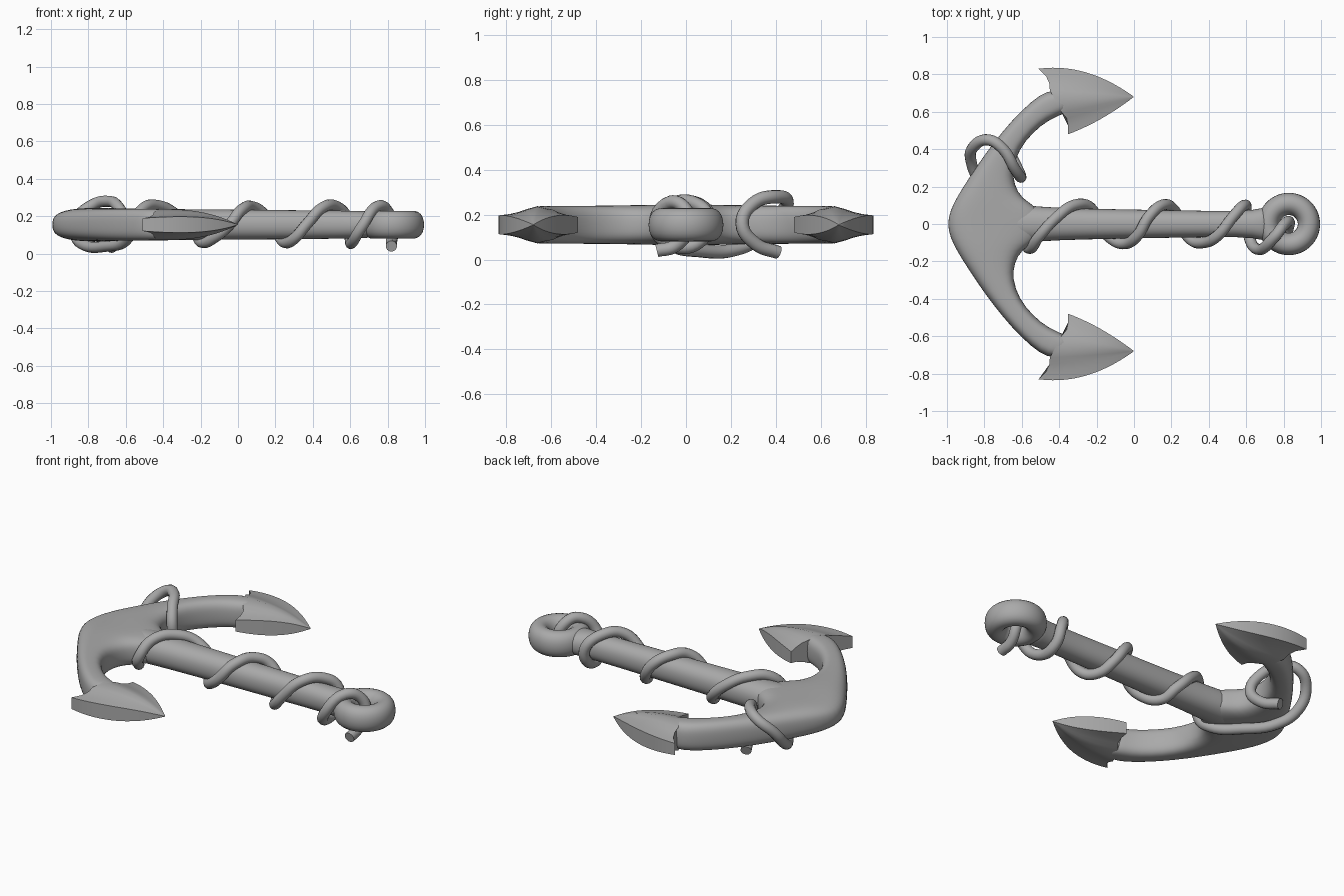
import bpy, bmesh, math
from mathutils import Vector

default_cube = bpy.data.objects.get("Cube")
if default_cube:
    bpy.data.objects.remove(default_cube, do_unlink=True)

MID = 0.155  # height of the anchor's middle plane

grey = bpy.data.materials.new("plain grey")
grey.use_nodes = True
GREY = (0.4, 0.4, 0.4, 1)
grey.diffuse_color = GREY
grey.node_tree.nodes["Principled BSDF"].inputs["Base Color"].default_value = GREY


def finish(obj, levels=1, angle=50):
    obj.data.materials.clear()
    obj.data.materials.append(grey)
    bpy.ops.object.select_all(action='DESELECT')
    obj.select_set(True)
    bpy.context.view_layer.objects.active = obj
    bpy.ops.object.shade_smooth_by_angle(angle=math.radians(angle))
    if levels:
        sub = obj.modifiers.new("smooth", 'SUBSURF')
        sub.levels = sub.render_levels = levels


def loft(name, rings, closed=False, levels=1, angle=50):
    """Skin a row of equal-sized point loops; cap both ends unless closed."""
    bm = bmesh.new()
    loops = [[bm.verts.new(p) for p in ring] for ring in rings]
    pairs = list(zip(loops, loops[1:]))
    if closed:
        pairs.append((loops[-1], loops[0]))
    else:
        bm.faces.new(loops[0])
        bm.faces.new(loops[-1])
    for a, b in pairs:
        for i in range(len(a)):
            j = (i + 1) % len(a)
            bm.faces.new((a[i], a[j], b[j], b[i]))
    bmesh.ops.remove_doubles(bm, verts=bm.verts, dist=0.0005)
    bmesh.ops.recalc_face_normals(bm, faces=bm.faces)
    mesh = bpy.data.meshes.new(name)
    bm.to_mesh(mesh)
    bm.free()
    obj = bpy.data.objects.new(name, mesh)
    bpy.context.collection.objects.link(obj)
    finish(obj, levels, angle)
    return obj


def soft(v, power):
    return math.copysign(abs(v) ** power, v)


def section(outer, inner, half, power=0.7, count=24):
    """Rounded upright section spanning two plan points."""
    o, i = Vector(outer), Vector(inner)
    ring = []
    for k in range(count):
        a = math.tau * k / count
        p = (o + i) / 2 + (o - i) / 2 * soft(math.cos(a), power)
        ring.append((p.x, p.y, MID + half * soft(math.sin(a), power)))
    return ring


# Crown and both arms: outer and inner plan points with half height
half_arm = [
    ((-1.0, 0), (-.45, 0), .09),
    ((-.985, .07), (-.52, .095), .09),
    ((-.945, .15), (-.6, .135), .09),
    ((-.88, .25), (-.64, .21), .088),
    ((-.8, .37), (-.65, .29), .086),
    ((-.7, .5), (-.615, .4), .085),
    ((-.6, .61), (-.54, .49), .085),
    ((-.5, .695), (-.46, .555), .085),
    ((-.43, .72), (-.38, .585), .083),
    ((-.34, .70), (-.32, .63), .075),
]
flip = lambda p: (p[0], -p[1])
whole = [(flip(o), flip(i), h) for o, i, h in reversed(half_arm[1:])] + half_arm
loft("crown_and_arms", [section(*s) for s in whole])

# Shank, narrowing towards the eye
shank = [(-.8, .09, .085), (-.6, .105, .088), (-.5, .092, .086), (-.3, .083, .083),
         (.2, .074, .079), (.6, .067, .075), (.68, .085, .074), (.74, .1, .065)]
loft("shank", [section((x, w), (x, -w), h, 0.9) for x, w, h in shank])

# Eye: a lathed thick ring
eye_profile = [(.046, 0), (.052, .035), (.075, .066), (.105, .077), (.14, .07), (.163, .042), (.17, 0)]
eye_loop = eye_profile + [(r, -z) for r, z in reversed(eye_profile[1:-1])]
STEPS = 32
loft("eye", [[(.828 + r * math.cos(math.tau * k / STEPS), r * math.sin(math.tau * k / STEPS), MID + z)
              for r, z in eye_loop] for k in range(STEPS)], closed=True)

# Flukes: a barbed back edge drawn in to the tip, with a ridge along the middle
back_edge = [(-.51, .83), (-.47, .79), (-.452, .75), (-.45, .715), (-.42, .66),
             (-.385, .595), (-.36, .565), (-.352, .525), (-.352, .48)]
TIP = Vector((0, .68))


def fluke_ring(s, side):
    top, bottom = [], []
    edge = .034 * (1 - s ** 4) + .04 * s * (1 - s)
    ridge = .083 * (1 - s ** 2.6)
    last = len(back_edge) - 1
    for k, point in enumerate(back_edge):
        t = 2 * k / last - 1
        p = Vector(point).lerp(TIP, s)
        bulge = .22 if t < 0 else .07
        p.y -= t * abs(t) * bulge * s * (1 - s)
        h = max(edge + (ridge - edge) * (1 - abs(t)) ** 1.3, .001)
        top.append((p.x, side * p.y, MID + h))
        bottom.append((p.x, side * p.y, MID - h))
    return top + bottom[::-1]


for label, side in (("left", -1), ("right", 1)):
    name = "front_fluke" if side < 0 else "back_fluke"
    loft(name, [fluke_ring(k / 14 if k < 14 else .997, side) for k in range(15)], levels=0, angle=40)

# Rope: hitched round one arm, wound up the shank and through the eye
rope_path = [
    (-.68, .41, .032), (-.63, .31, .07), (-.605, .25, .16), (-.64, .3, .25), (-.7, .4, .28),
    (-.78, .45, .26), (-.86, .41, .19), (-.87, .33, .1), (-.82, .22, .045), (-.7, .06, .04),
    (-.6, -.07, .07), (-.56, -.13, .14), (-.51, -.07, .24), (-.42, .03, .255), (-.32, .1, .2),
    (-.23, .085, .11), (-.19, 0, .06), (-.12, -.08, .09), (-.05, -.105, .15), (.02, -.06, .235),
    (.08, .04, .25), (.15, .1, .2), (.21, .08, .11), (.25, 0, .06), (.3, -.08, .08),
    (.37, -.1, .16), (.45, -.06, .245), (.53, .04, .25), (.59, .1, .18), (.6, .06, .08),
    (.61, -.05, .06), (.66, -.135, .14), (.75, -.07, .255), (.805, 0, .22), (.83, .01, .14),
    (.82, -.05, .06), (.82, -.13, .04),
]
curve = bpy.data.curves.new("rope", 'CURVE')
curve.dimensions = '3D'
curve.bevel_depth = 0.03
curve.bevel_resolution = 4
curve.resolution_u = 6
curve.use_fill_caps = True
spline = curve.splines.new('BEZIER')
spline.bezier_points.add(len(rope_path) - 1)
for bp, co in zip(spline.bezier_points, rope_path):
    bp.co = co
    bp.handle_left_type = bp.handle_right_type = 'AUTO'
rope = bpy.data.objects.new("rope", curve)
bpy.context.collection.objects.link(rope)
bpy.ops.object.select_all(action='DESELECT')
rope.select_set(True)
bpy.context.view_layer.objects.active = rope
bpy.ops.object.convert(target='MESH')
finish(bpy.context.view_layer.objects.active, levels=0)
